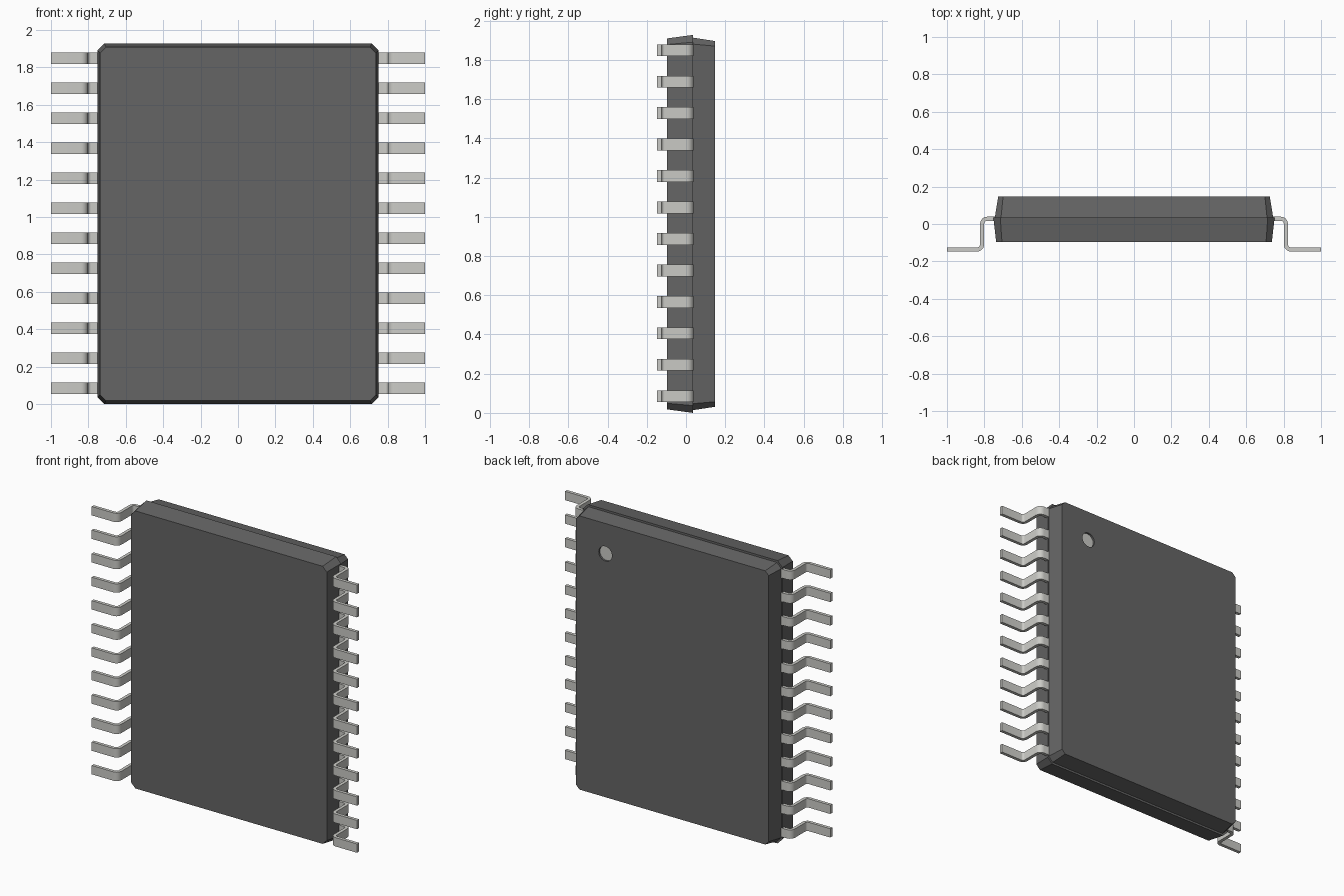
import bpy, bmesh, math
from mathutils import Vector

if "Cube" in bpy.data.objects:
    bpy.data.objects.remove(bpy.data.objects["Cube"])

HEIGHT = 1.927
PINS, PITCH = 12, 0.1604


def material(name, rgb):
    m = bpy.data.materials.new(name)
    m.diffuse_color = (*rgb, 1)
    m.use_nodes = True
    m.node_tree.nodes["Principled BSDF"].inputs["Base Color"].default_value = m.diffuse_color
    return m


def new_object(name, bm, mat):
    bmesh.ops.recalc_face_normals(bm, faces=bm.faces)
    me = bpy.data.meshes.new(name)
    bm.to_mesh(me)
    bm.free()
    me.materials.append(mat)
    ob = bpy.data.objects.new(name, me)
    bpy.context.collection.objects.link(ob)
    return ob


def loft(rings):
    """Closed solid through rings with equal point counts."""
    bm = bmesh.new()
    rows = [[bm.verts.new(p) for p in ring] for ring in rings]
    for a, b in zip(rows, rows[1:]):
        for i in range(len(a)):
            j = (i + 1) % len(a)
            bm.faces.new((a[i], a[j], b[j], b[i]))
    bm.faces.new(rows[0][::-1])
    bm.faces.new(rows[-1])
    return bm


def octagon(y, w, inset, c):
    """Rectangle with cut corners in the plane y."""
    h, mid = HEIGHT / 2 - inset, HEIGHT / 2
    pts = [(w, h - c), (w - c, h), (c - w, h), (-w, h - c),
           (-w, c - h), (c - w, -h), (w - c, -h), (w, c - h)]
    return [(x, y, mid + z) for x, z in pts]


def circle(x, z, r, y, n=32):
    return [(x + r * math.cos(2 * math.pi * i / n), y,
             z + r * math.sin(2 * math.pi * i / n)) for i in range(n)]


dark = material("dark_plastic", (0.13, 0.13, 0.13))
metal = material("pale_metal", (0.6, 0.6, 0.57))

# Body: two tapered halves with a small step at the parting line
body = new_object("body", loft([
    octagon(-0.097, 0.737, 0.018, 0.031),
    octagon(0.036, 0.752, 0.0, 0.037),
    octagon(0.036, 0.744, 0.014, 0.033),
    octagon(0.147, 0.726, 0.031, 0.026)]), dark)

# Round recess on the back face with a pale floor
MX, MZ, MR = 0.505, 1.69, 0.05
cutter = new_object("recess_cutter", loft([circle(MX, MZ, MR, 0.132),
                                           circle(MX, MZ, MR, 0.2)]), dark)
cutter.hide_render = True
cut = body.modifiers.new("recess", 'BOOLEAN')
cut.object, cut.operation, cut.solver = cutter, 'DIFFERENCE', 'EXACT'
bpy.context.view_layer.objects.active = body
bpy.ops.object.modifier_apply(modifier=cut.name)
bpy.data.objects.remove(cutter)
new_object("recess_marker", loft([circle(MX, MZ, MR, 0.128),
                                  circle(MX, MZ, MR, 0.134)]), metal)


# Leads: gull-wing strip profile with two rounded bends
def lead_profile(thick=0.022, r=0.027, steps=6):
    leg, top, foot = 0.812, 0.028, -0.136
    path = [(Vector((0.72, top)), Vector((0, 1)))]
    for k in range(steps + 1):
        a = math.pi / 2 * (1 - k / steps)
        n = Vector((math.cos(a), math.sin(a)))
        path.append((Vector((leg - r, top - r)) + n * r, n))
    for k in range(steps + 1):
        a = math.pi + math.pi / 2 * k / steps
        n = Vector((math.cos(a), math.sin(a)))
        path.append((Vector((leg + r, foot + r)) + n * r, -n))
    path.append((Vector((1.0, foot)), Vector((0, 1))))
    return [(p + n * thick / 2, p - n * thick / 2) for p, n in path]


def lead(side, half=0.03):
    return loft([[(side * o.x, o.y, -half), (side * o.x, o.y, half),
                  (side * i.x, i.y, half), (side * i.x, i.y, -half)]
                 for o, i in lead_profile()])


for side, label in ((1, "right"), (-1, "left")):
    first = new_object(f"{label}_lead_1", lead(side), metal)
    bpy.ops.object.select_all(action='DESELECT')
    first.select_set(True)
    bpy.context.view_layer.objects.active = first
    bpy.ops.object.shade_smooth_by_angle(angle=math.radians(30))
    for k in range(PINS):
        ob = first
        if k:
            ob = first.copy()
            ob.name = f"{label}_lead_{k + 1}"
            bpy.context.collection.objects.link(ob)
        ob.location.z = 0.967 + (k - (PINS - 1) / 2) * PITCH
